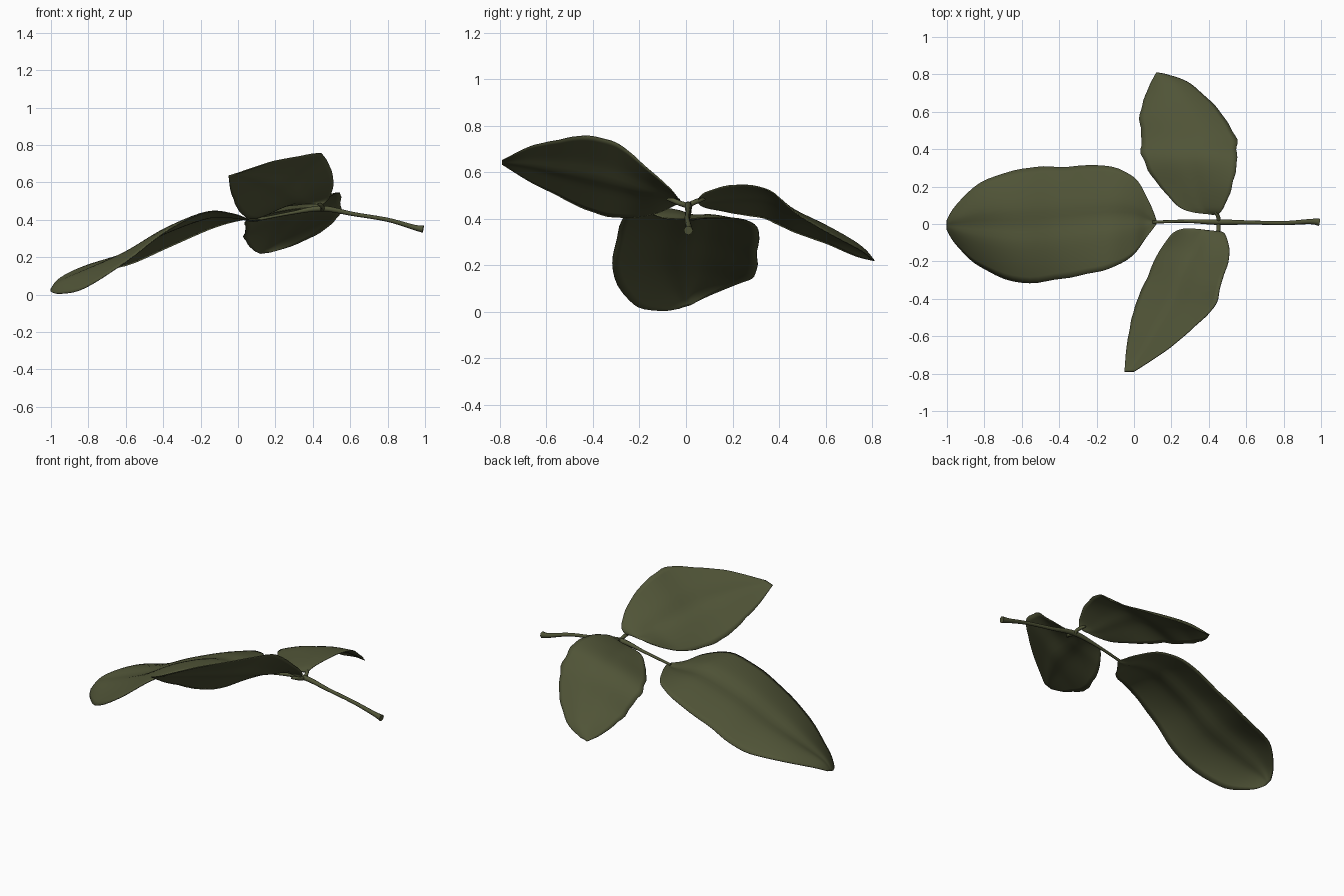
import bpy, math
from mathutils import Vector

if "Cube" in bpy.data.objects:
    bpy.data.objects.remove(bpy.data.objects["Cube"], do_unlink=True)


def make_material(name, colour):
    mat = bpy.data.materials.new(name)
    mat.use_nodes = True
    mat.diffuse_color = colour
    mat.node_tree.nodes["Principled BSDF"].inputs["Base Color"].default_value = colour
    return mat


olive = make_material("olive green", (0.08, 0.088, 0.038, 1))


def spline(points, t):
    """Catmull-Rom position on a list of points, t from 0 to 1."""
    last = len(points) - 1
    i = min(int(t * last), last - 1)
    f = t * last - i
    p0, p1, p2, p3 = (points[max(0, min(last, i + k))] for k in (-1, 0, 1, 2))
    return p1 + (p2 - p0) * (f / 2) + (2 * p0 - 5 * p1 + 4 * p2 - p3) * (f * f / 2) \
        + (3 * p1 - p0 - 3 * p2 + p3) * (f ** 3 / 2)


def finish(obj):
    bpy.ops.object.select_all(action='DESELECT')
    obj.select_set(True)
    bpy.context.view_layer.objects.active = obj
    bpy.ops.object.shade_smooth_by_angle(angle=math.radians(50))


def make_leaf(name, left_edge, right_edge, base_arch, tip_arch, groove, ripple, rows=40, cols=18):
    """Loft a blade between two edge curves, arched across with a grooved midrib."""
    left = [Vector(p) for p in left_edge]
    right = [Vector(p) for p in right_edge]
    verts, faces = [], []
    for r in range(rows + 1):
        t = r / rows
        a, b = spline(left, t), spline(right, t)
        fullness = math.sin(math.pi * t)
        arch = base_arch + (tip_arch - base_arch) * t
        for c in range(cols + 1):
            s = c / cols
            side = abs(2 * s - 1)
            p = a.lerp(b, s)
            p.z += fullness * (arch * (1 - side ** 2) - groove * math.exp(-(side * 5) ** 2))
            # gently wavy margin
            wave = math.sin(t * 37 + s * 2) + math.sin(t * 61 + s * 4)
            p += (b - a) * (s - 0.5) * ripple * wave * fullness * side ** 4
            verts.append(p)
    w = cols + 1
    for r in range(rows):
        for c in range(cols):
            k = r * w + c
            faces.append((k, k + 1, k + w + 1, k + w))
    mesh = bpy.data.meshes.new(name)
    mesh.from_pydata(verts, [], faces)
    if sum(f.normal.z for f in mesh.polygons) < 0:
        mesh.flip_normals()
    mesh.materials.append(olive)
    obj = bpy.data.objects.new(name, mesh)
    bpy.context.collection.objects.link(obj)
    thick = obj.modifiers.new("thickness", 'SOLIDIFY')
    thick.thickness = 0.005
    thick.offset = 0
    finish(obj)


def make_twig(name, path):
    """Tapered round tube through (x, y, z, radius) points."""
    curve = bpy.data.curves.new(name, 'CURVE')
    curve.dimensions = '3D'
    curve.bevel_depth = 1
    curve.bevel_resolution = 2
    curve.use_fill_caps = True
    line = curve.splines.new('POLY')
    steps = 6 * (len(path) - 1)
    line.points.add(steps)
    knots = [Vector(p) for p in path]
    for i, point in enumerate(line.points):
        p = spline(knots, i / steps)
        point.co = (p[0], p[1], p[2], 1)
        point.radius = p[3]
    curve.materials.append(olive)
    obj = bpy.data.objects.new(name, curve)
    bpy.context.collection.objects.link(obj)
    bpy.ops.object.select_all(action='DESELECT')
    obj.select_set(True)
    bpy.context.view_layer.objects.active = obj
    bpy.ops.object.convert(target='MESH')
    finish(bpy.context.object)


# Large end leaf, arched towards its tip
make_leaf("end_leaf",
          [(.12, .02, .4), (.08, .12, .405), (0, .25, .395), (-.15, .31, .35), (-.4, .305, .24),
           (-.6, .295, .155), (-.82, .22, .12), (-.95, .1, .07), (-1, .02, .03)],
          [(.12, 0, .4), (.06, -.08, .4), (-.02, -.18, .43), (-.17, -.25, .44), (-.38, -.29, .34),
           (-.6, -.315, .175), (-.82, -.23, .035), (-.95, -.11, .005), (-1, -.03, .015)],
          base_arch=-.03, tip_arch=.14, groove=.018, ripple=.006)

# Raised leaf on the front side
make_leaf("front_leaf",
          [(.45, -.04, .48), (.49, -.06, .52), (.51, -.17, .62), (.47, -.3, .725),
           (.43, -.44, .755), (.31, -.56, .735), (.18, -.67, .71), (0, -.79, .65)],
          [(.42, -.04, .485), (.24, -.03, .47), (.14, -.14, .42), (.07, -.29, .405),
           (.01, -.43, .44), (-.02, -.55, .5), (-.04, -.67, .56), (-.05, -.79, .635)],
          base_arch=0, tip_arch=0, groove=.012, ripple=.006)

# Drooping leaf on the back side
make_leaf("back_leaf",
          [(.45, .05, .48), (.48, .09, .515), (.53, .22, .545), (.55, .36, .52),
           (.54, .47, .425), (.45, .61, .34), (.3, .75, .265), (.17, .8, .225)],
          [(.42, .05, .47), (.26, .08, .45), (.14, .2, .425), (.05, .34, .4),
           (.04, .46, .345), (.035, .6, .295), (.08, .73, .24), (.12, .81, .22)],
          base_arch=-.03, tip_arch=.1, groove=.006, ripple=.014)

# Stem with a flared cut end, and the two short leaf stalks
make_twig("stem", [(.99, .01, .35, .02), (.94, .013, .36, .014), (.8, .005, .4, .011),
                   (.62, .008, .43, .011), (.45, .01, .46, .015), (.28, .015, .435, .009),
                   (.1, .01, .4, .008)])
for side, name in ((-1, "front_stalk"), (1, "back_stalk")):
    make_twig(name, [(.45, .01, .455, .012), (.452, side * .03, .468, .011),
                     (.44, side * .06, .48, .01), (.425, side * .08, .483, .005)])
